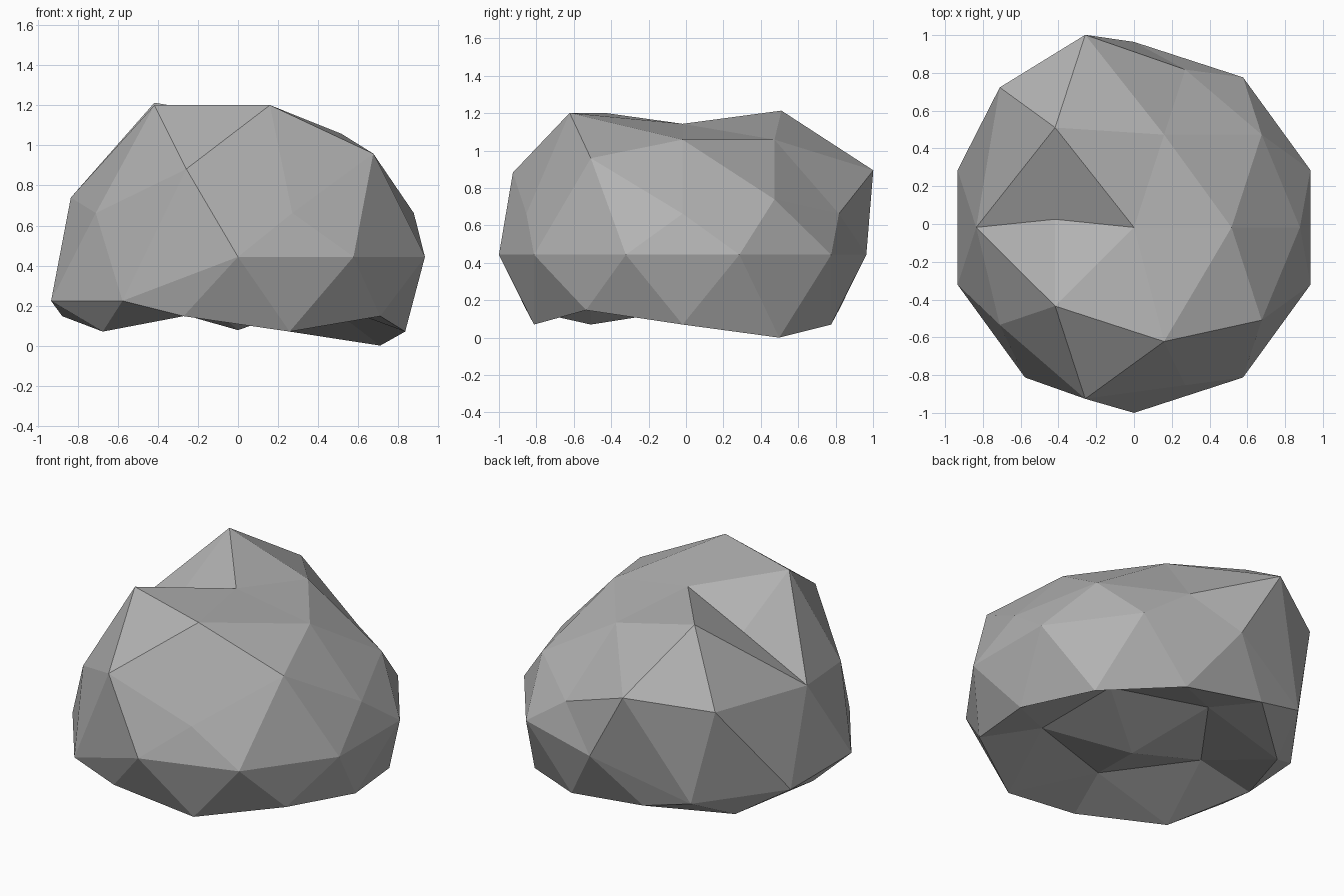
import bpy, bmesh
from mathutils import Vector

if "Cube" in bpy.data.objects:
    bpy.data.objects.remove(bpy.data.objects["Cube"])

R = 0.982
CENTRE = Vector((0, -0.018, 0.225))

bm = bmesh.new()
bmesh.ops.create_icosphere(bm, subdivisions=2, radius=1)
bm.normal_update()


def near(x, y, z):
    """Sphere vertex closest to a direction."""
    target = Vector((x, y, z))
    return min(bm.verts, key=lambda v: (v.co - target).length)


# Picked groups of corners on the unit sphere
back_chip = [near(-.425, .309, .85), near(-.263, .809, .526), near(-.724, .526, .447)]
front_chip = [near(-.425, -.309, .85), near(.163, -.5, .85), near(-.263, -.809, .526)]
side_corner = near(.688, -.5, .526)
low_corner = near(.724, .526, -.447)
crown = near(0, 0, 1)
ridge_a, ridge_b = back_chip[0], front_chip[0]

# Lift of each band: hollow underside, lower rim, raised right half of the waist
lift = {}
for v in bm.verts:
    if v.co.z < -0.8:
        lift[v] = 0.836
    elif v.co.z < -0.3:
        lift[v] = 0.363
    elif abs(v.co.z) < 0.1 and v.co.x > -0.1:
        lift[v] = 0.22
    else:
        lift[v] = 0.0

for v in bm.verts:
    v.co = v.co * R + CENTRE
    v.co.z += lift[v]

# Shifted chips and single corners
for group, move in ((back_chip, (0, .225, .155)), (front_chip, (0, -.113, .143)),
                    ([side_corner], (0, 0, .22)), ([low_corner], (0, 0, -.147)),
                    ([crown], (0, 0, -.062))):
    for v in group:
        v.co += Vector(move)

# Notch in the top left ridge
edge = bm.edges.get((ridge_a, ridge_b))
_, notch = bmesh.utils.edge_split(edge, ridge_a, 0.5)
notch.co = (-0.418, 0.025, 0.985)
for face in list(notch.link_faces):
    opposite = next(v for v in face.verts
                    if v is not notch and v is not ridge_a and v is not ridge_b)
    bmesh.utils.face_split(face, notch, opposite)

# Settle on the ground
lowest = min(v.co.z for v in bm.verts)
bmesh.ops.translate(bm, verts=bm.verts, vec=(0, 0, -lowest))
bmesh.ops.recalc_face_normals(bm, faces=bm.faces)

mesh = bpy.data.meshes.new("boulder")
bm.to_mesh(mesh)
bm.free()

stone = bpy.data.materials.new("stone grey")
stone.diffuse_color = (0.45, 0.45, 0.45, 1)
stone.use_nodes = True
stone.node_tree.nodes["Principled BSDF"].inputs["Base Color"].default_value = stone.diffuse_color
mesh.materials.append(stone)
boulder = bpy.data.objects.new("boulder", mesh)
bpy.context.collection.objects.link(boulder)
